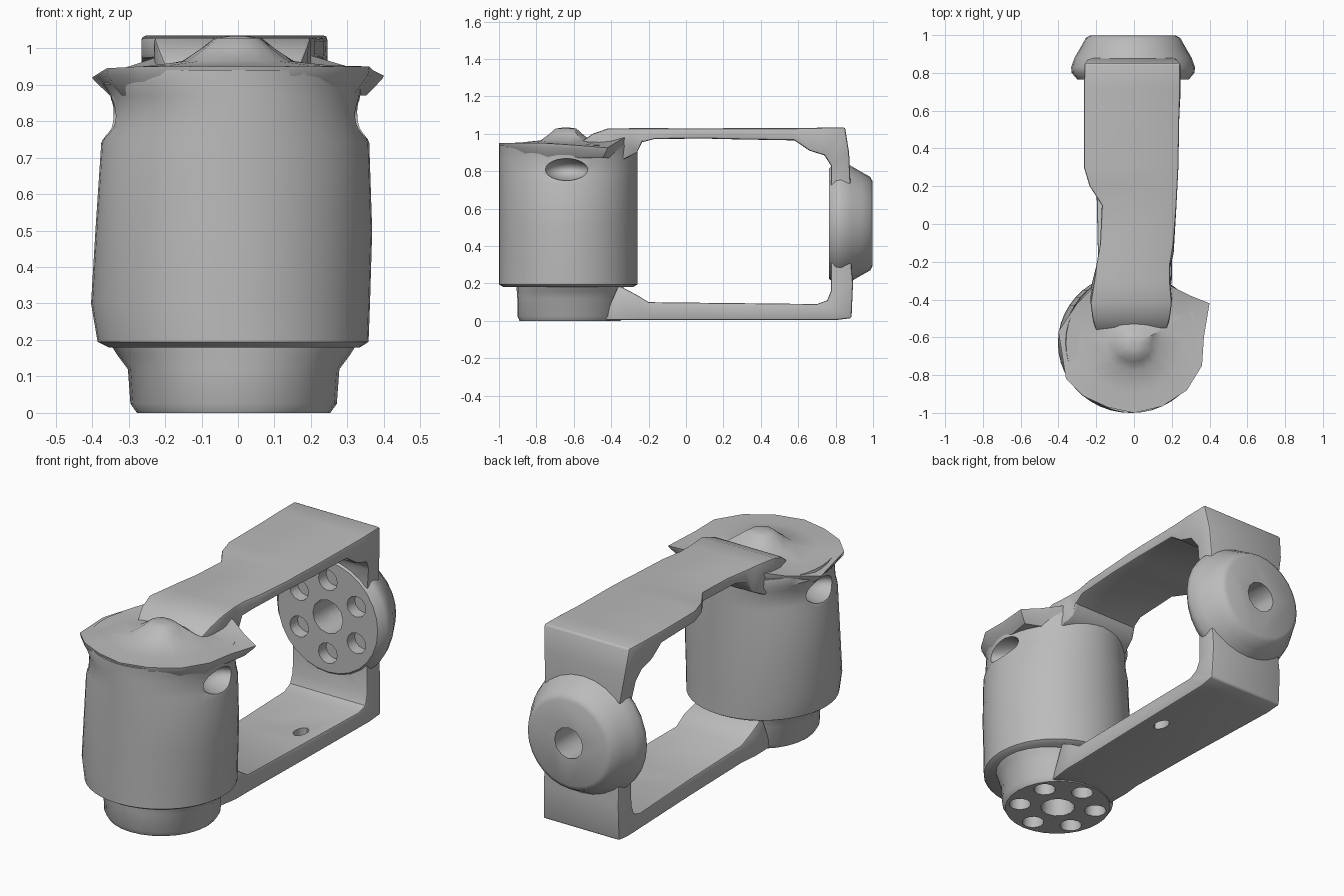
import bpy, bmesh, math
from mathutils import Matrix, Vector

if "Cube" in bpy.data.objects:
    bpy.data.objects.remove(bpy.data.objects["Cube"])

grey = bpy.data.materials.new("plain grey")
grey.diffuse_color = (0.5, 0.5, 0.5, 1)
grey.use_nodes = True
grey.node_tree.nodes["Principled BSDF"].inputs["Base Color"].default_value = grey.diffuse_color


def make_object(name, bm):
    bmesh.ops.recalc_face_normals(bm, faces=bm.faces[:])
    mesh = bpy.data.meshes.new(name)
    bm.to_mesh(mesh)
    bm.free()
    mesh.materials.append(grey)
    ob = bpy.data.objects.new(name, mesh)
    bpy.context.collection.objects.link(ob)
    return ob


def loft(name, rings):
    """Skin a list of closed rings and cap both ends."""
    bm = bmesh.new()
    rows = [[bm.verts.new(p) for p in ring] for ring in rings]
    n = len(rows[0])
    for a, b in zip(rows, rows[1:]):
        for i in range(n):
            j = (i + 1) % n
            bm.faces.new((a[i], a[j], b[j], b[i]))
    bm.faces.new(rows[0][::-1])
    bm.faces.new(rows[-1])
    return make_object(name, bm)


def oval(cx, cy, rx, ry, z, n=44):
    return [(cx + rx * math.cos(2 * math.pi * i / n),
             cy + ry * math.sin(2 * math.pi * i / n), z) for i in range(n)]


def activate(ob):
    bpy.ops.object.select_all(action='DESELECT')
    ob.select_set(True)
    bpy.context.view_layer.objects.active = ob


def cut(ob, cutter):
    activate(ob)
    m = ob.modifiers.new("cut", 'BOOLEAN')
    m.operation = 'DIFFERENCE'
    m.solver = 'EXACT'
    m.object = cutter
    bpy.ops.object.modifier_apply(modifier=m.name)


def bolt_cutter(name, base, depth_mid, depth_ring):
    """One centre hole with six smaller ones around it; base maps +z into the part."""
    bm = bmesh.new()
    holes = [(0, 0, 0.09, depth_mid)]
    for k in range(6):
        a = math.pi / 6 + k * math.pi / 3
        holes.append((0.195 * math.cos(a), 0.195 * math.sin(a), 0.058, depth_ring))
    for x, y, r, d in holes:
        bmesh.ops.create_cone(bm, cap_ends=True, segments=12, radius1=r, radius2=r * 0.9,
                              depth=d + 0.05,
                              matrix=base @ Matrix.Translation((x, y, (d - 0.05) / 2)))
    ob = make_object(name, bm)
    ob.hide_render = True
    return ob


# Motor housing: z, left x, right x
body_rows = [(0.18, -0.355, 0.335), (0.195, -0.385, 0.358), (0.30, -0.403, 0.362),
             (0.50, -0.391, 0.368), (0.74, -0.375, 0.360), (0.78, -0.358, 0.345),
             (0.87, -0.350, 0.335), (0.90, -0.370, 0.340), (0.94, -0.360, 0.345)]
body = loft("motor_housing", [
    oval((a + b) / 2, -0.63, (b - a) / 2, 0.345 if z < 0.185 else 0.37, z)
    for z, a, b in body_rows])

# Stepped boss under the housing, flaring sideways at the top
boss = loft("lower_boss", [oval(-0.012, -0.62, rx, ry, z, 28) for z, rx, ry in
            [(0, 0.265, 0.27), (0.025, 0.283, 0.282), (0.12, 0.29, 0.282),
             (0.16, 0.32, 0.285), (0.20, 0.345, 0.285)]])

# Top cover with an overhanging lip and a rounded centre knob
rim = [(0, -1, .95), (.15, -.965, .95), (.28, -.88, .95), (.36, -.75, .95), (.37, -.6, .94),
       (.4, -.42, .925), (.3, -.38, .95), (.2, -.33, .98), (0, -.3, .99), (-.21, -.33, .98),
       (-.3, -.42, .95), (-.4, -.57, .92), (-.36, -.82, .945), (-.27, -.91, .95),
       (-.14, -.97, .95)]


def cover_ring(s, z, blend):
    return [(x * s, -0.64 + (y + 0.64) * s, h + (z - h) * blend) for x, y, h in rim]


cover = loft("top_cover", [cover_ring(0.88, 0.87, 1), cover_ring(0.99, -0.0 + 0.91, 0.6),
                           cover_ring(1, 0, 0), cover_ring(0.7, 0.955, 0.6),
                           cover_ring(0.38, 0.965, 1), cover_ring(0.25, 1.0, 1),
                           cover_ring(0.16, 1.028, 1), cover_ring(0.06, 1.033, 1)])

# Bracket frame: outer y, outer z, inner y, inner z, left x, right x
stations = [
    (-.57, .95, -.52, .85, -.20, .17), (-.50, 1.0, -.46, .85, -.22, .19),
    (-.42, 1.028, -.34, .86, -.23, .20), (-.30, 1.03, -.262, .90, -.21, .19),
    (-.22, 1.03, -.235, .955, -.20, .19), (-.10, 1.03, -.17, .972, -.18, .21),
    (.10, 1.028, .10, .975, -.17, .225), (.20, 1.03, .20, .972, -.235, .23),
    (.30, 1.03, .30, .97, -.265, .235), (.58, 1.03, .58, .965, -.265, .24),
    (.72, 1.033, .66, .91, -.265, .245), (.85, 1.035, .74, .885, -.262, .245),
    (.872, .90, .775, .83, -.25, .23), (.88, .72, .775, .70, -.22, .22),
    (.88, .35, .775, .35, -.22, .22), (.893, .20, .775, .16, -.225, .22),
    (.885, .015, .755, .11, -.225, .225), (.80, .004, .70, .09, -.22, .22),
    (.25, .004, .25, .095, -.20, .21), (-.20, .004, -.20, .10, -.19, .20),
    (-.30, .004, -.265, .14, -.20, .20), (-.44, .006, -.36, .19, -.20, .18)]
frame = loft("bracket_frame", [
    [(a, yo, zo), (b, yo, zo), (b, yi, zi), (a, yi, zi)]
    for yo, zo, yi, zi, a, b in stations])
activate(frame)
bev = frame.modifiers.new("soft_edges", 'BEVEL')
bev.width = 0.01
bev.segments = 2
bev.limit_method = 'ANGLE'
bev.angle_limit = math.radians(50)
bpy.ops.object.modifier_apply(modifier=bev.name)

# Tapered pivot disc on the rear upright
disc_rows = [(0.765, 0.295), (0.80, 0.325), (0.83, 0.328), (0.88, 0.31), (0.94, 0.275),
             (0.985, 0.25), (0.998, 0.225)]
disc = loft("pivot_disc", [
    [(x - 0.005, y, 0.52 + h) for x, h, _ in oval(0, 0, r, r, 0, 28)] for y, r in disc_rows])

# Bolt patterns under the boss and inside the rear upright
boss_holes = bolt_cutter("boss_hole_cutter", Matrix.Translation((-0.012, -0.62, 0)), 0.10, 0.07)
disc_holes = bolt_cutter("disc_hole_cutter", Matrix.Translation((-0.005, 0.765, 0.52))
                         @ Matrix.Rotation(-math.pi / 2, 4, 'X'), 0.30, 0.06)

# Small slot through the lower arm
bm = bmesh.new()
bmesh.ops.create_cone(bm, cap_ends=True, segments=10, radius1=0.04, radius2=0.04, depth=0.4,
                      matrix=Matrix.Translation((0.12, 0.36, 0.05)) @ Matrix.Diagonal((0.8, 1.3, 1, 1)))
slot = make_object("slot_cutter", bm)

# Oval side pockets below the cover lip
bm = bmesh.new()
for x in (-0.38, 0.365):
    bmesh.ops.create_uvsphere(bm, u_segments=20, v_segments=12, radius=1,
                              matrix=Matrix.Translation((x, -0.64, 0.81))
                              @ Matrix.Diagonal((0.13, 0.12, 0.06, 1)))
pockets = make_object("pocket_cutter", bm)

cut(boss, boss_holes)
cut(frame, boss_holes)
cut(frame, disc_holes)
cut(disc, disc_holes)
cut(frame, slot)
cut(body, pockets)
for cutter in (boss_holes, disc_holes, slot, pockets):
    bpy.data.objects.remove(cutter)

for ob in (body, boss, cover, frame, disc):
    activate(ob)
    bpy.ops.object.shade_smooth_by_angle(angle=math.radians(40))
